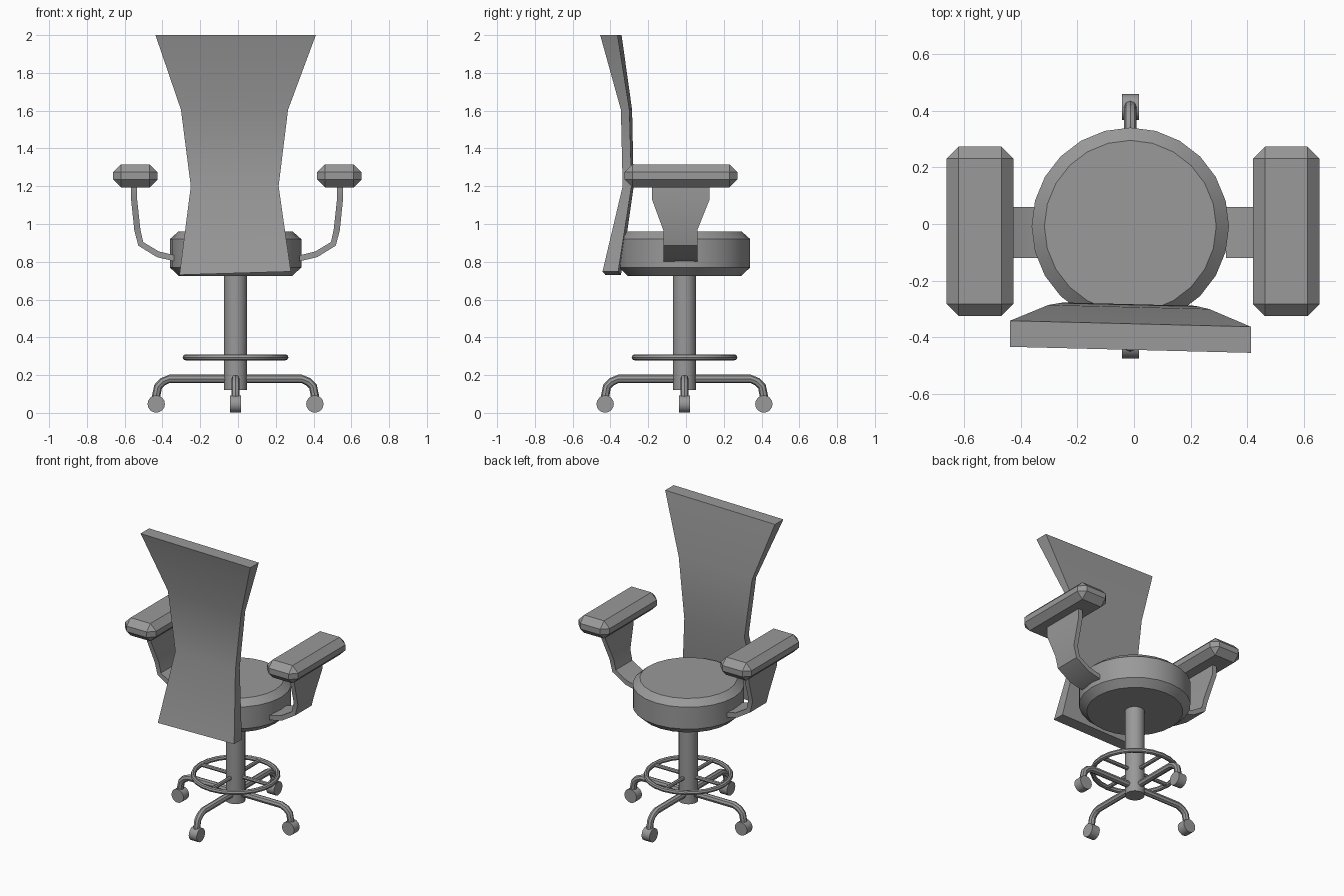
import bpy, bmesh, math
from mathutils import Vector

cube = bpy.data.objects.get("Cube")
if cube:
    bpy.data.objects.remove(cube, do_unlink=True)

grey = bpy.data.materials.new("plain_grey")
grey.use_nodes = True
grey.diffuse_color = (0.32, 0.32, 0.32, 1)
grey.node_tree.nodes["Principled BSDF"].inputs["Base Color"].default_value = grey.diffuse_color

CENTRE = Vector((-0.013, -0.008, 0))


def finish(name, bm, smooth=True):
    """Turn a bmesh into a shaded object."""
    bmesh.ops.recalc_face_normals(bm, faces=bm.faces)
    mesh = bpy.data.meshes.new(name)
    bm.to_mesh(mesh)
    bm.free()
    mesh.materials.append(grey)
    obj = bpy.data.objects.new(name, mesh)
    bpy.context.collection.objects.link(obj)
    if smooth:
        bpy.ops.object.select_all(action="DESELECT")
        obj.select_set(True)
        bpy.context.view_layer.objects.active = obj
        bpy.ops.object.shade_smooth_by_angle(angle=math.radians(30))
    return obj


def loft(name, rings, closed=False, smooth=True):
    """Skin a list of equal-length point rings, capping open ends."""
    bm = bmesh.new()
    loops = [[bm.verts.new(p) for p in ring] for ring in rings]
    pairs = list(zip(loops, loops[1:]))
    if closed:
        pairs.append((loops[-1], loops[0]))
    for a, b in pairs:
        for i in range(len(a)):
            j = (i + 1) % len(a)
            bm.faces.new((a[i], a[j], b[j], b[i]))
    if not closed:
        bm.faces.new(loops[0])
        bm.faces.new(loops[-1])
    return finish(name, bm, smooth)


def circle(centre, u, v, radius, sides):
    steps = [math.tau * i / sides for i in range(sides)]
    return [centre + (u * math.cos(t) + v * math.sin(t)) * radius for t in steps]


def lathe(name, profile, sides):
    """Stack circles of (radius, height) around the column axis."""
    X, Y = Vector((1, 0, 0)), Vector((0, 1, 0))
    return loft(name, [circle(CENTRE + Vector((0, 0, z)), X, Y, r, sides) for r, z in profile])


def tube(name, path, side, radius, sides=8):
    """Round bar along a planar path; side is the plane's normal."""
    rings = []
    for i, p in enumerate(path):
        along = (path[min(i + 1, len(path) - 1)] - path[max(i - 1, 0)]).normalized()
        rings.append(circle(p, side, along.cross(side), radius, sides))
    return loft(name, rings)


# Seat cushion and column
lathe("seat", [(0.30, 0.725), (0.348, 0.77), (0.348, 0.92), (0.303, 0.96)], 24)
lathe("column", [(0.061, 0.12), (0.061, 0.74)], 20)

# Foot ring
UP = Vector((0, 0, 1))
ring_centre = CENTRE + UP * 0.294
rings = []
for i in range(24):
    t = math.tau * i / 24
    out = Vector((math.cos(t), math.sin(t), 0))
    rings.append(circle(ring_centre + out * 0.264, out, UP, 0.016, 8))
loft("foot_ring", rings, closed=True)

# Four legs with casters, and the foot ring spokes
leg_path = [(0, 0.18), (0.35, 0.18), (0.385, 0.165), (0.41, 0.14), (0.42, 0.09), (0.42, 0.06)]
for i, label in enumerate(("left", "back", "right", "front")):
    t = math.tau * i / 4
    out = Vector((math.cos(t), math.sin(t), 0))
    side = UP.cross(out)
    tube("leg_" + label, [CENTRE + out * r + UP * z for r, z in leg_path], side, 0.022)
    hub = CENTRE + out * 0.42 + UP * 0.047
    loft("caster_" + label, [circle(hub + side * s, out, UP, 0.046, 16) for s in (-0.03, 0.03)])
    tube("spoke_" + label, [ring_centre, ring_centre + out * 0.264], side, 0.013)

# Armrests: bevelled pads on bent, widening straps
# Strap stations: distance out, height, back edge, front edge, thickness direction
strap = [(0.33, 0.818, -0.12, 0.06, 0.0, 1.0), (0.42, 0.84, -0.12, 0.06, -0.3, 0.95),
         (0.51, 0.895, -0.12, 0.06, -0.8, 0.6), (0.528, 0.97, -0.12, 0.06, -1.0, 0.2),
         (0.545, 1.13, -0.18, 0.125, -1.0, 0.0), (0.545, 1.21, -0.18, 0.125, -1.0, 0.0)]
for sign, label in ((1, "left"), (-1, "right")):
    bm = bmesh.new()
    bmesh.ops.create_cube(bm, size=1)
    bmesh.ops.scale(bm, vec=(0.235, 0.597, 0.122), verts=bm.verts)
    bmesh.ops.translate(bm, vec=(sign * 0.54 - 0.003, -0.026, 1.255), verts=bm.verts)
    bmesh.ops.bevel(bm, geom=bm.edges[:], offset=0.042, segments=1, affect="EDGES")
    finish("arm_pad_" + label, bm, smooth=False)

    sections = []
    for x, z, y0, y1, nx, nz in strap:
        corners = ((y0, -1), (y1, -1), (y1, 1), (y0, 1))
        sections.append([(sign * (x + nx * 0.016 * s) - 0.005, y, z + nz * 0.016 * s)
                         for y, s in corners])
    loft("arm_strap_" + label, sections)

# Backrest: slightly turned, waisted slab
# Stations: right edge, left edge, outer y, inner y, height
back = [(-0.31, 0.28, -0.435, -0.352, 0.74), (-0.25, 0.215, -0.33, -0.283, 1.2),
        (-0.302, 0.265, -0.338, -0.293, 1.605), (-0.437, 0.412, -0.444, -0.352, 2.0)]
sections = []
for i, (x0, x1, outer, inner, z) in enumerate(back):
    tilt = 0.03 if i == 0 else 0
    corners = ((x0, outer), (x1, outer), (x1, inner), (x0, inner))
    sections.append([(x, y - 0.025 * x, z + tilt * x) for x, y in corners])
loft("backrest", sections)
